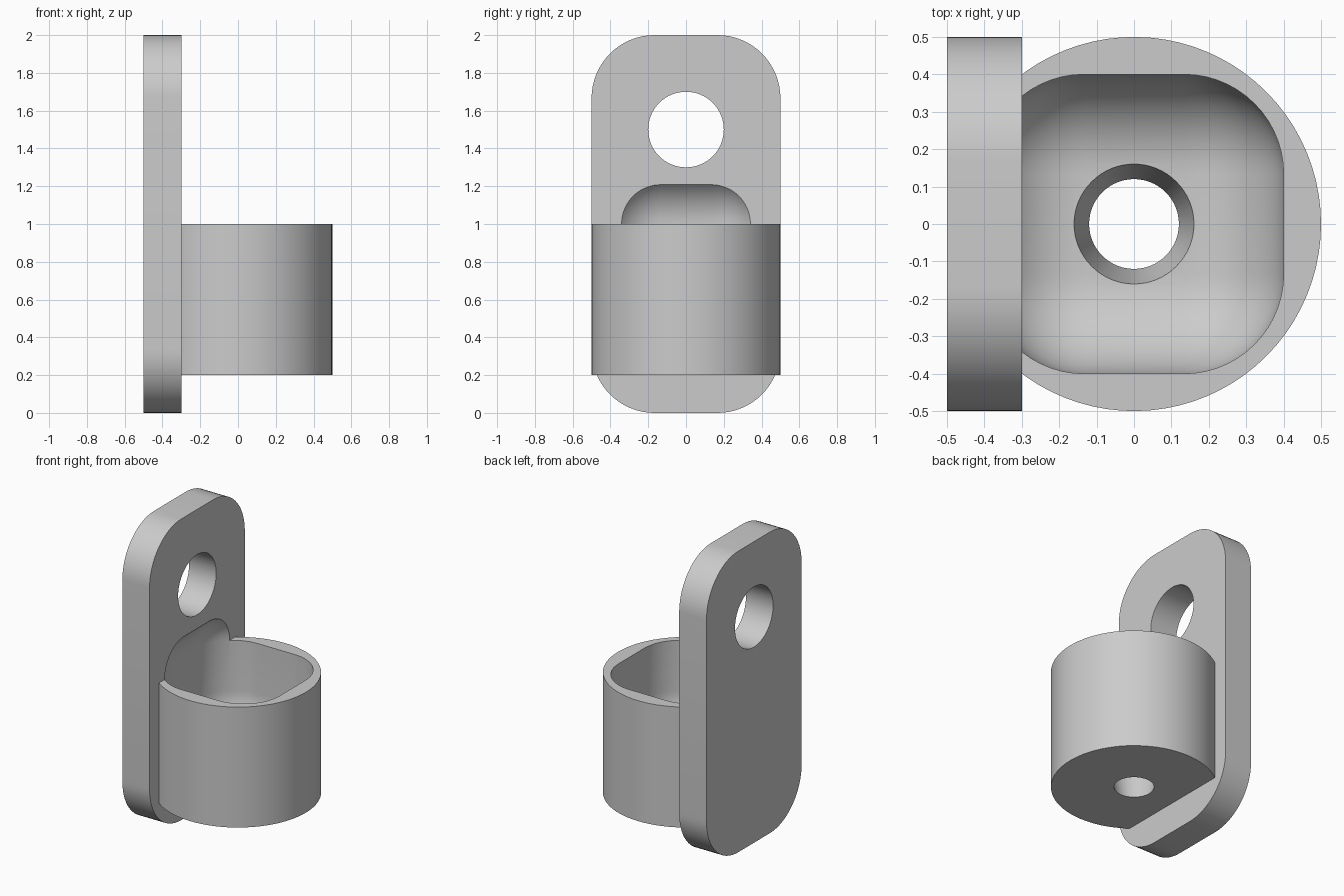
import bpy, bmesh, math
from math import cos, sin, pi
from mathutils import Matrix

cube = bpy.data.objects.get("Cube")
if cube:
    bpy.data.objects.remove(cube)

grey = bpy.data.materials.new("matte grey")
grey.use_nodes = True
colour = (0.6, 0.6, 0.6, 1)
grey.diffuse_color = colour
grey.node_tree.nodes["Principled BSDF"].inputs["Base Color"].default_value = colour


def finish(name, bm):
    bmesh.ops.recalc_face_normals(bm, faces=bm.faces)
    mesh = bpy.data.meshes.new(name)
    bm.to_mesh(mesh)
    bm.free()
    mesh.materials.append(grey)
    obj = bpy.data.objects.new(name, mesh)
    bpy.context.collection.objects.link(obj)
    return obj


def prism(name, points, offset):
    """Extrude a flat outline along an offset vector."""
    bm = bmesh.new()
    face = bm.faces.new([bm.verts.new(p) for p in points])
    top = bmesh.ops.extrude_face_region(bm, geom=[face])["geom"]
    bmesh.ops.translate(bm, vec=offset, verts=[v for v in top if isinstance(v, bmesh.types.BMVert)])
    return finish(name, bm)


def cone(name, r1, r2, depth, matrix):
    bm = bmesh.new()
    bmesh.ops.create_cone(bm, cap_ends=True, segments=64, radius1=r1, radius2=r2,
                          depth=depth, matrix=matrix)
    return finish(name, bm)


def combine(target, other, operation):
    mod = target.modifiers.new(other.name, "BOOLEAN")
    mod.object = other
    mod.operation = operation
    mod.solver = "EXACT"
    bpy.context.view_layer.objects.active = target
    bpy.ops.object.modifier_apply(modifier=mod.name)
    bpy.data.objects.remove(other)


# Back plate with rounded corners
r, steps = 1 / 3, 16
outline = []
for q, (sy, sz) in enumerate([(1, 1), (-1, 1), (-1, -1), (1, -1)]):
    for i in range(steps + 1):
        a = (q + i / steps) * pi / 2
        outline.append((-0.5, sy * (0.5 - r) + r * cos(a), 1 + sz * (1 - r) + r * sin(a)))
holder = prism("wall_cup_holder", outline, (0.2, 0, 0))

# Cup body, flattened where it runs into the plate
end = math.acos(-0.8)
arc = [(0.5 * cos(a), 0.5 * sin(a), 0.2) for a in (end * (i / 32 - 1) for i in range(65))]
combine(holder, prism("cup_body", arc, (0, 0, 0.8)), "UNION")

# Rounded pocket that also dishes into the plate
floor, top = 0.4, 1.267
bm = bmesh.new()
bmesh.ops.create_cube(bm, size=1, matrix=Matrix.Translation((0, 0, (floor + top) / 2))
                      @ Matrix.Diagonal((0.8, 0.8, top - floor, 1)))
bmesh.ops.bevel(bm, geom=bm.edges[:], offset=0.8 / 3, segments=14, profile=0.5, affect="EDGES")
combine(holder, finish("cup_pocket", bm), "DIFFERENCE")

# Tapered drain hole, wider at the pocket floor
lo, hi, slope = 0.1, 0.5, 0.04 / (floor - 0.2)
combine(holder, cone("drain_hole", 0.12 - 0.1 * slope, 0.16 + 0.1 * slope, hi - lo,
                     Matrix.Translation((0, 0, (lo + hi) / 2))), "DIFFERENCE")

# Hanging hole through the plate
combine(holder, cone("hanging_hole", 0.2, 0.2, 0.6,
                     Matrix.Translation((-0.4, 0, 1.5)) @ Matrix.Rotation(pi / 2, 4, "Y")), "DIFFERENCE")

bpy.ops.object.select_all(action="DESELECT")
holder.select_set(True)
bpy.context.view_layer.objects.active = holder
bpy.ops.object.shade_smooth_by_angle(angle=math.radians(30))
